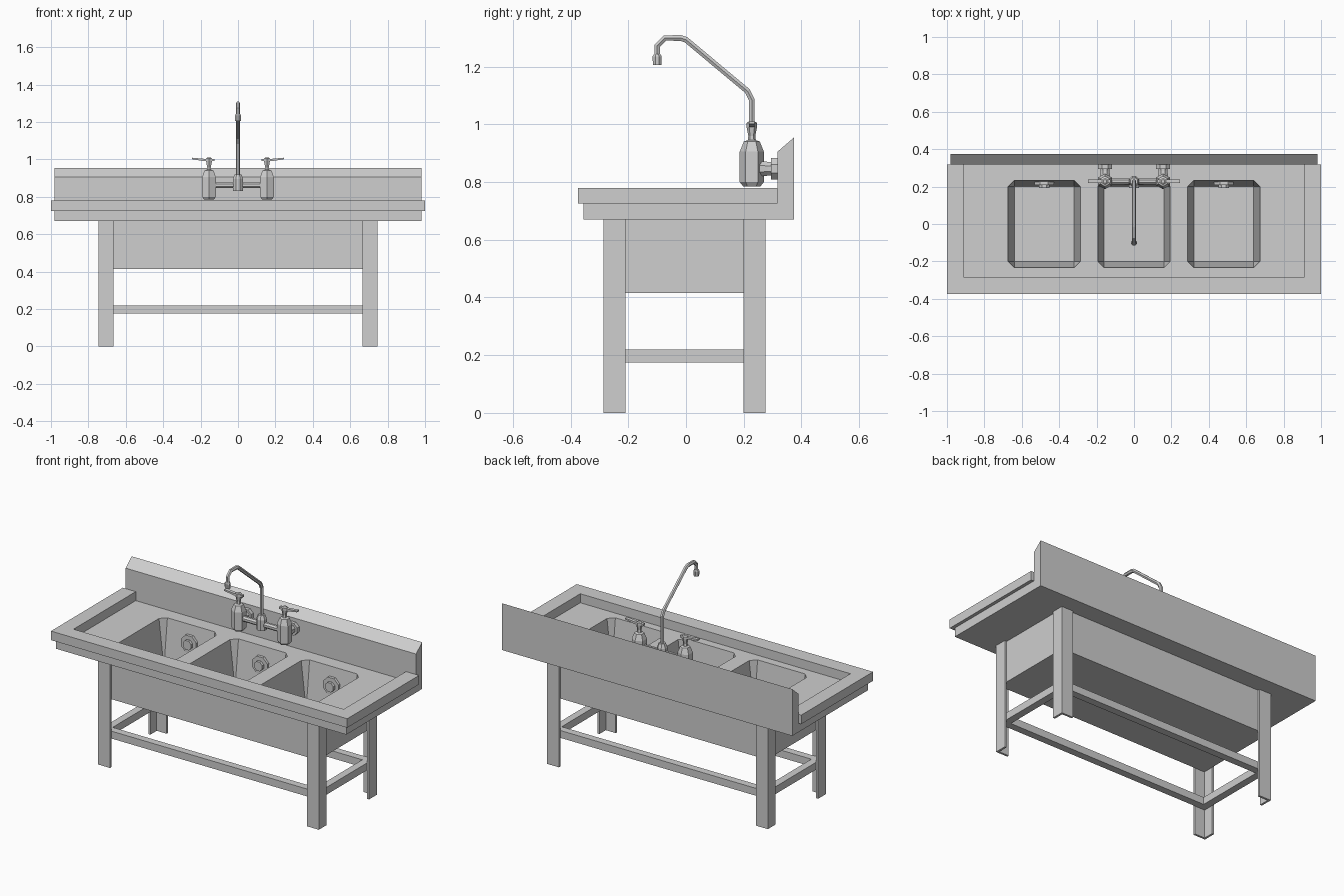
import bpy, bmesh, math
from mathutils import Matrix, Vector

cube = bpy.data.objects.get("Cube")
if cube:
    bpy.data.objects.remove(cube, do_unlink=True)

steel = bpy.data.materials.new("brushed_steel")
steel.use_nodes = True
steel.diffuse_color = (0.62, 0.62, 0.62, 1)
steel.node_tree.nodes["Principled BSDF"].inputs["Base Color"].default_value = (0.62, 0.62, 0.62, 1)


def finish(name, bm):
    bmesh.ops.recalc_face_normals(bm, faces=bm.faces[:])
    mesh = bpy.data.meshes.new(name)
    bm.to_mesh(mesh)
    bm.free()
    mesh.materials.append(steel)
    obj = bpy.data.objects.new(name, mesh)
    bpy.context.collection.objects.link(obj)
    return obj


def box(name, x0, x1, y0, y1, z0, z1):
    bm = bmesh.new()
    bmesh.ops.create_cube(bm, size=1)
    for v in bm.verts:
        v.co = Vector(((x0 + x1) / 2 + v.co.x * (x1 - x0),
                       (y0 + y1) / 2 + v.co.y * (y1 - y0),
                       (z0 + z1) / 2 + v.co.z * (z1 - z0)))
    return finish(name, bm)


def prism(name, points, direction):
    """Extrude a flat outline along a vector."""
    bm = bmesh.new()
    face = bm.faces.new([bm.verts.new(p) for p in points])
    new = bmesh.ops.extrude_face_region(bm, geom=[face])["geom"]
    bmesh.ops.translate(bm, vec=direction, verts=[v for v in new if isinstance(v, bmesh.types.BMVert)])
    return finish(name, bm)


def lathe(name, profile, sides, matrix, turn=0.0):
    """Turn (radius, height) pairs around z, then place the result."""
    bm = bmesh.new()
    rings = []
    for r, h in profile:
        angles = [turn + math.tau * i / sides for i in range(sides)]
        rings.append([bm.verts.new((r * math.cos(a), r * math.sin(a), h)) for a in angles])
    for low, high in zip(rings, rings[1:]):
        for i in range(sides):
            j = (i + 1) % sides
            bm.faces.new((low[i], low[j], high[j], high[i]))
    bm.faces.new(rings[0])
    bm.faces.new(rings[-1])
    bm.transform(matrix)
    return finish(name, bm)


def along(axis, x, y, z):
    """Placement that points a lathe's height along an axis."""
    turn = Vector(axis).to_track_quat('Z', 'Y').to_matrix().to_4x4()
    return Matrix.Translation((x, y, z)) @ turn


def bowl_cutter(x):
    w, d, c, draft, top, floor = 0.195, 0.235, 0.035, 0.035, 0.74, 0.43
    bm = bmesh.new()
    for sx in (-1, 1):
        for sy in (-1, 1):
            bm.verts.new((x + sx * (w - c), sy * d, top))
            bm.verts.new((x + sx * w, sy * (d - c), top))
            bm.verts.new((x + sx * (w - draft), sy * (d - draft), floor))
    bmesh.ops.convex_hull(bm, input=bm.verts[:])
    bmesh.ops.dissolve_limit(bm, angle_limit=0.01, verts=bm.verts[:], edges=bm.edges[:])
    cutter = finish("bowl_cutter", bm)
    cutter.hide_render = True
    return cutter


# Drainboard and tub, with three tapered bowls cut through both
BOWLS = (-0.48, 0, 0.48)
drainboard = box("drainboard", -0.98, 0.98, -0.355, 0.317, 0.67, 0.725)
tub = box("tub", -0.73, 0.73, -0.272, 0.262, 0.415, 0.67)
cutters = [bowl_cutter(x) for x in BOWLS]
for obj in (drainboard, tub):
    for cutter in cutters:
        mod = obj.modifiers.new("bowl", 'BOOLEAN')
        mod.operation, mod.solver, mod.object = 'DIFFERENCE', 'EXACT', cutter
    bpy.context.view_layer.update()
    evaluated = obj.evaluated_get(bpy.context.evaluated_depsgraph_get())
    cut_mesh = bpy.data.meshes.new_from_object(evaluated)
    obj.modifiers.clear()
    obj.data = cut_mesh
for cutter in cutters:
    bpy.data.objects.remove(cutter, do_unlink=True)

# Raised rim, open at the back
rim = [(-1, 0.317), (-1, -0.375), (1, -0.375), (1, 0.317),
       (0.912, 0.317), (0.912, -0.283), (-0.912, -0.283), (-0.912, 0.317)]
prism("rim", [(x, y, 0.725) for x, y in rim], (0, 0, 0.055))

# Backsplash with a sloped top
splash = [(0.317, 0.67), (0.375, 0.67), (0.375, 0.955), (0.317, 0.905)]
prism("backsplash", [(-0.98, y, z) for y, z in splash], (1.96, 0, 0))

# Octagonal drain on the back wall of each bowl
for x in BOWLS:
    lathe("bowl_drain", [(0.056, 0), (0.056, 0.026), (0.03, 0.026), (0.03, 0.042)], 8,
          along((0, -1, 0), x, 0.235, 0.615), math.pi / 8)

# Angle-iron legs
T = 0.013
for sx, side in ((1, "left"), (-1, "right")):
    for sy, end in ((1, "back"), (-1, "front")):
        angle = [(0.745, 0.28), (0.665, 0.28), (0.665, 0.28 - T),
                 (0.745 - T, 0.28 - T), (0.745 - T, 0.205), (0.745, 0.205)]
        prism(f"{end}_{side}_leg", [(sx * x, sy * y - 0.005, 0) for x, y in angle], (0, 0, 0.67))

# Stretcher rails
for name, y in (("front_rail", -0.272), ("back_rail", 0.217)):
    box(name, -0.732, 0.732, y, y + 0.045, 0.175, 0.22)
for name, x in (("left_rail", 0.687), ("right_rail", -0.732)):
    box(name, x, x + 0.045, -0.227, 0.217, 0.175, 0.22)

# Tap valves, levers and wall mounts
TAP_Y = 0.228
valve = [(0.03, 0.785), (0.042, 0.80), (0.042, 0.905), (0.028, 0.94), (0.014, 0.945),
         (0.012, 0.96), (0.018, 0.99), (0.018, 1.005), (0.01, 1.01)]
for s, side in ((1, "left"), (-1, "right")):
    x = s * 0.155
    lathe(f"{side}_valve", valve, 6, Matrix.Translation((x, TAP_Y, 0)), math.pi / 2)
    lever = [(0.125, 0.99), (0.18, 0.99), (0.246, 1.001), (0.246, 1.009), (0.18, 1.003), (0.125, 1.003)]
    prism(f"{side}_lever", [(s * a, TAP_Y - 0.01, z) for a, z in lever], (0, 0.02, 0))
    lathe(f"{side}_wall_mount", [(0.032, 0), (0.026, 0.055), (0.026, 0.067), (0.04, 0.067), (0.04, 0.092)],
          8, along((0, 1, 0), x, TAP_Y, 0.846), math.pi / 8)

# Crossbar and centre hub
lathe("crossbar", [(0.017, 0), (0.017, 0.26)], 8, along((1, 0, 0), -0.13, TAP_Y, 0.862), math.pi / 8)
lathe("spout_hub", [(0.03, 0.83), (0.03, 0.895), (0.02, 0.92)], 8,
      Matrix.Translation((0, TAP_Y, 0)), math.pi / 8)

# Gooseneck spout and nozzle
path = [(TAP_Y, 0.9), (TAP_Y, 1.085), (0.213, 1.115), (0.0, 1.293), (-0.018, 1.299),
        (-0.073, 1.299), (-0.1, 1.272), (-0.1, 1.23)]
curve = bpy.data.curves.new("spout", 'CURVE')
curve.dimensions = '3D'
curve.bevel_depth = 0.0115
curve.bevel_resolution = 1
curve.use_fill_caps = True
line = curve.splines.new('POLY')
line.points.add(len(path) - 1)
for point, (y, z) in zip(line.points, path):
    point.co = (0, y, z, 1)
line.use_smooth = False
curve.materials.append(steel)
spout = bpy.data.objects.new("spout", curve)
bpy.context.collection.objects.link(spout)
bpy.ops.object.select_all(action='DESELECT')
spout.select_set(True)
bpy.context.view_layer.objects.active = spout
bpy.ops.object.convert(target='MESH')
lathe("spout_nozzle", [(0.016, 1.205), (0.017, 1.235), (0.012, 1.243)], 8,
      Matrix.Translation((0, -0.1, 0)), math.pi / 8)
